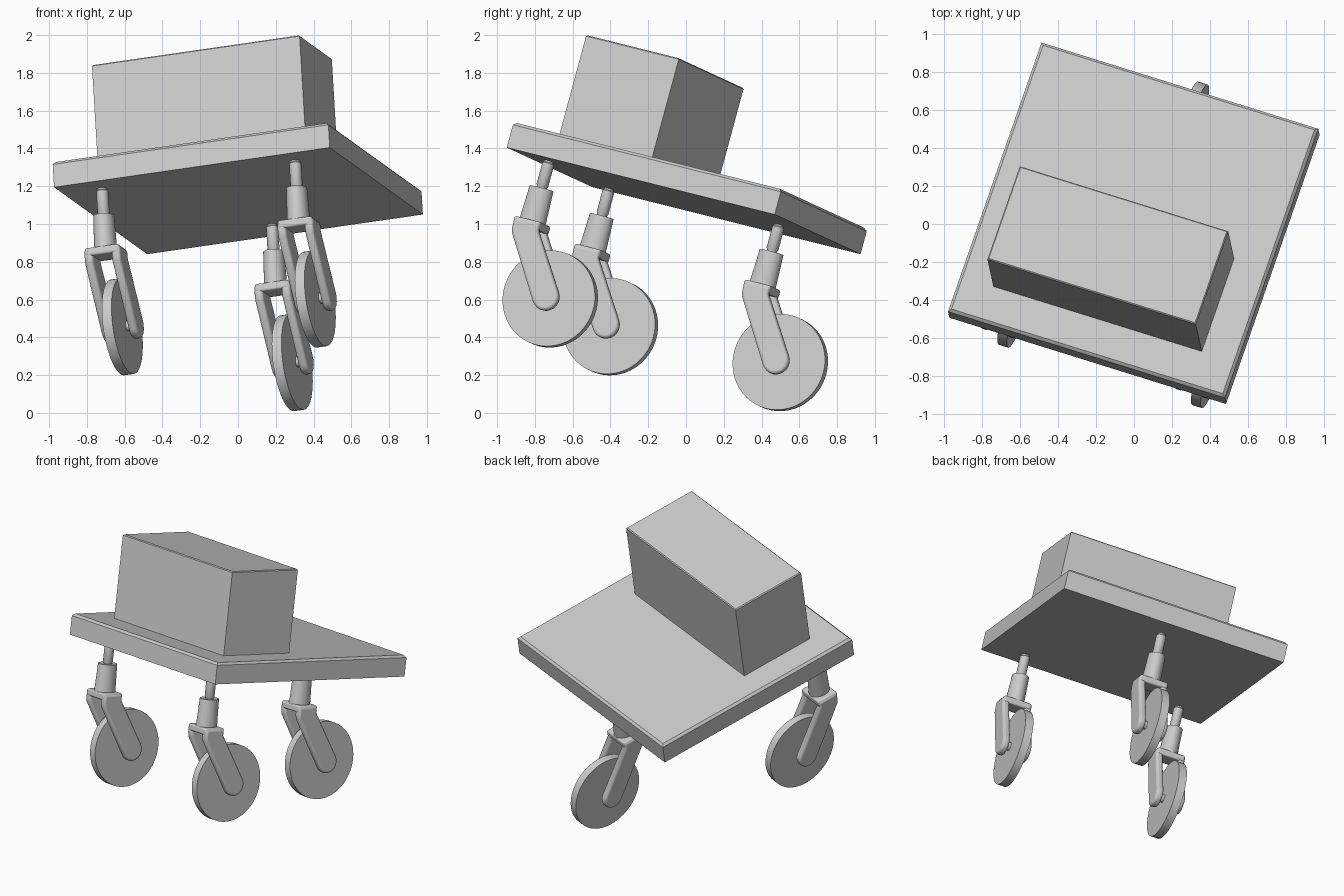
import bpy
import bmesh
from math import pi, cos, sin
from mathutils import Matrix, Vector

cube = bpy.data.objects.get("Cube")
if cube:
    bpy.data.objects.remove(cube, do_unlink=True)

grey = bpy.data.materials.new("light_grey")
grey.use_nodes = True
COLOUR = (0.6, 0.6, 0.6, 1)
grey.diffuse_color = COLOUR
grey.node_tree.nodes["Principled BSDF"].inputs["Base Color"].default_value = COLOUR

# Tilted frame of the whole cart, with its origin under the deck centre
side = Vector((1.46, -0.455, 0.21)).normalized()
back = Vector((0.49, 1.42, -0.355))
up = side.cross(back).normalized()
back = up.cross(side)
FRAME = Matrix.Translation((0.0025, -0.0125, 1.1225)) @ Matrix((side, back, up)).transposed().to_4x4()


def finish(name, bm, place=(0, 0, 0), smooth=False, bevel=0):
    """Turn a bmesh into an object placed in the tilted frame."""
    bmesh.ops.recalc_face_normals(bm, faces=bm.faces)
    mesh = bpy.data.meshes.new(name)
    bm.to_mesh(mesh)
    bm.free()
    mesh.materials.append(grey)
    obj = bpy.data.objects.new(name, mesh)
    bpy.context.collection.objects.link(obj)
    obj.matrix_world = FRAME @ Matrix.Translation(place)
    if bevel:
        mod = obj.modifiers.new("rounded_edges", "BEVEL")
        mod.width, mod.segments, mod.limit_method = bevel, 4, "ANGLE"
        mod.angle_limit = pi / 4
    if smooth:
        bpy.ops.object.select_all(action="DESELECT")
        obj.select_set(True)
        bpy.context.view_layer.objects.active = obj
        bpy.ops.object.shade_smooth_by_angle(angle=pi / 5)
    return obj


def block(size, bottom, top_chamfer=0):
    """Box standing on the given height, with its top edges chamfered."""
    bm = bmesh.new()
    bmesh.ops.create_cube(bm, size=1)
    for v in bm.verts:
        v.co = Vector((v.co.x * size[0], v.co.y * size[1], bottom + (v.co.z + 0.5) * size[2]))
    if top_chamfer:
        top = [e for e in bm.edges if all(v.co.z > bottom + size[2] / 2 for v in e.verts)]
        bmesh.ops.bevel(bm, geom=top, offset=top_chamfer, segments=1, affect="EDGES")
    return bm


def lathe(profile, sides, squash=1):
    """Closed solid of revolution about z from (radius, height) pairs."""
    bm = bmesh.new()
    rings = [[bm.verts.new((r * squash * cos(2 * pi * i / sides), r * sin(2 * pi * i / sides), z))
              for i in range(sides)] for r, z in profile]
    for a, b in zip(rings, rings[1:]):
        for i in range(sides):
            j = (i + 1) % sides
            bm.faces.new((a[i], a[j], b[j], b[i]))
    bm.faces.new(rings[0])
    bm.faces.new(rings[-1])
    return bm


def disc(radius, width, sides, centre):
    """Cylinder lying across the cart."""
    bm = lathe([(radius, -width / 2), (radius, width / 2)], sides)
    bmesh.ops.transform(bm, matrix=Matrix.Translation(centre) @ Matrix.Rotation(pi / 2, 4, "Y"),
                        verts=bm.verts)
    return bm


def fork_arm(inner, outer):
    """Bent strip with a round end, given thickness across the cart."""
    half = 0.073
    down = (AXLE - KNEE).normalized()
    outline = [Vector((0, -half, -0.335)), Vector((0, -half, -0.39)), Vector((0, -0.067, -0.42))]
    across = Vector((0, -down.z, down.y))
    for i in range(13):
        t = pi * i / 12
        outline.append(AXLE - across * half * cos(t) + down * half * sin(t))
    outline += [Vector((0, half, -0.378)), Vector((0, half, -0.335))]
    bm = bmesh.new()
    face = bm.faces.new([bm.verts.new(p + Vector((inner, 0, 0))) for p in outline])
    new = bmesh.ops.extrude_face_region(bm, geom=[face])["geom"]
    bmesh.ops.translate(bm, vec=(outer - inner, 0, 0),
                        verts=[v for v in new if isinstance(v, bmesh.types.BMVert)])
    return bm


# Deck and box
finish("deck", block((1.543, 1.543, 0.14), 0, 0.015))
finish("cargo_box", block((1.162, 0.534, 0.558), 0.135, 0.006), (-0.004, -0.305, 0))

# Three trailing casters
KNEE = Vector((0, 0, -0.395))
AXLE = Vector((0, 0.208, -0.708))
for label, spot in (("front_right", (-0.558, -0.608, 0)),
                    ("front_left", (0.522, -0.608, 0)),
                    ("rear", (0.002, 0.55, 0))):
    stem = [(0.026, 0.01), (0.026, -0.008), (0.032, -0.014),
            (0.032, -0.135), (0.027, -0.142), (0.027, -0.16)]
    finish(label + "_stem", lathe(stem, 24), spot, True)
    collar = [(0.066, -0.15), (0.073, -0.34)]
    finish(label + "_collar", lathe(collar, 32, 0.82), spot, True)
    bridge = block((0.19, 0.15, 0.045), -0.375)
    finish(label + "_fork_bridge", bridge, spot, True, 0.012)
    for word, sign in (("left", 1), ("right", -1)):
        arm = fork_arm(sign * 0.052, sign * 0.1)
        finish(f"{label}_{word}_fork_arm", arm, spot, True, 0.016)
    finish(label + "_axle", disc(0.028, 0.15, 24, AXLE), spot, True)
    finish(label + "_wheel", disc(0.256, 0.054, 64, AXLE), spot, True)
